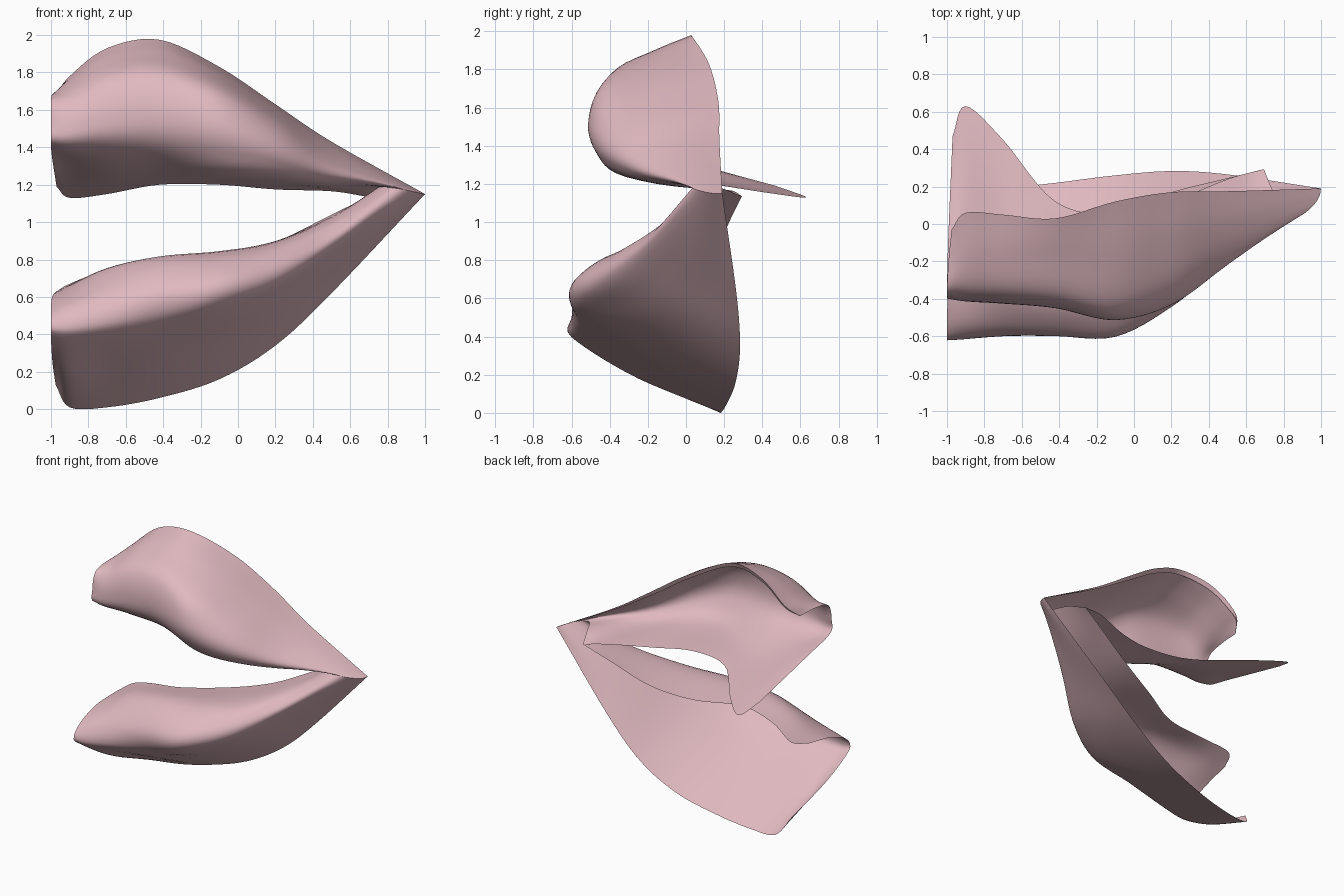
import bpy, bmesh
from mathutils import Vector

if "Cube" in bpy.data.objects:
    bpy.data.objects.remove(bpy.data.objects["Cube"])

pink = bpy.data.materials.new("rose pink")
pink.diffuse_color = (0.74, 0.485, 0.525, 1)
pink.use_nodes = True
pink.node_tree.nodes["Principled BSDF"].inputs["Base Color"].default_value = pink.diffuse_color

STATIONS = [-1, -0.9, -0.7, -0.42, -0.1, 0.2, 0.5]
# Rounds off the open end at the first station
END_ROUND = [0.025, 0.008, 0, 0, 0, 0.006, 0.03]

# (y, z) cross-sections from the outer border over the bulge to the inner border
UPPER = [
    [(-.03, 1.68), (-.2, 1.685), (-.35, 1.65), (-.39, 1.52), (-.37, 1.42), (-.1, 1.345), (.47, 1.19)],
    [(.06, 1.78), (-.15, 1.75), (-.34, 1.67), (-.41, 1.52), (-.36, 1.4), (0, 1.31), (.63, 1.13)],
    [(.05, 1.93), (-.16, 1.865), (-.36, 1.76), (-.425, 1.57), (-.37, 1.41), (-.05, 1.27), (.45, 1.15)],
    [(.03, 1.975), (-.16, 1.9), (-.385, 1.785), (-.45, 1.58), (-.39, 1.41), (-.15, 1.27), (.12, 1.2)],
    [(.12, 1.83), (-.17, 1.785), (-.43, 1.695), (-.512, 1.53), (-.475, 1.38), (-.33, 1.255), (.05, 1.2)],
    [(.17, 1.63), (-.08, 1.6), (-.31, 1.54), (-.42, 1.44), (-.415, 1.325), (-.29, 1.23), (.12, 1.175)],
    [(.175, 1.43), (.02, 1.4), (-.12, 1.35), (-.21, 1.29), (-.2, 1.235), (-.08, 1.19), (.24, 1.165)],
]
LOWER = [
    [(.08, .13), (-.3, .25), (-.57, .38), (-.62, .45), (-.54, .53), (-.35, .6), (-.14, .63)],
    [(.17, .01), (-.25, .18), (-.55, .36), (-.615, .45), (-.53, .57), (-.3, .65), (-.02, .67)],
    [(.19, .01), (-.2, .21), (-.52, .38), (-.6, .48), (-.54, .62), (-.34, .745), (-.08, .745)],
    [(.22, .06), (-.15, .24), (-.48, .42), (-.59, .53), (-.57, .67), (-.38, .81), (-.1, .795)],
    [(.26, .16), (-.12, .35), (-.46, .5), (-.595, .6), (-.56, .72), (-.34, .84), (.06, .82)],
    [(.283, .34), (.02, .47), (-.25, .59), (-.43, .68), (-.41, .79), (-.24, .89), (.17, .895)],
    [(.265, .62), (.12, .7), (-.04, .78), (-.2, .87), (-.17, .95), (-.06, 1.015), (.245, 1.04)],
]
# Shared seam at the mouth corner where both lips meet
CORNER = [(1, .19, 1.15), (.99, .145, 1.15), (.95, .09, 1.16), (.88, .04, 1.175),
          (.81, .05, 1.185), (.75, .16, 1.185), (.695, .293, 1.135)]


def smooth_curve(points, steps):
    """Catmull-Rom curve passing through every point."""
    p = [2 * points[0] - points[1]] + points + [2 * points[-1] - points[-2]]
    out = []
    for i in range(1, len(p) - 2):
        a, b, c, d = p[i - 1:i + 3]
        for s in range(steps):
            t = s / steps
            out.append(0.5 * (2 * b + (c - a) * t + (2 * a - 5 * b + 4 * c - d) * t * t
                              + (3 * b - a - 3 * c + d) * t ** 3))
    return out + [points[-1].copy()]


def loft(name, sections, flip, rim):
    rows = [[Vector((x, y, z)) for y, z in sec] for x, sec in zip(STATIONS, sections)]
    for v, inset in zip(rows[0], END_ROUND):
        v.x += inset
    rows.append([Vector(p) for p in CORNER])
    rows = [smooth_curve(r, 6) for r in rows]
    grid = list(zip(*[smooth_curve(list(rail), 6) for rail in zip(*rows)]))
    grid = [list(r) for r in grid]
    if rim:  # border turned under, fading out at both ends
        for i, r in enumerate(grid):
            t = i / (len(grid) - 1)
            f = min(1, 3 * (1 - t), 5 * t)
            r.insert(0, r[0] + Vector((0, -0.015, -0.035)) * f)
    bm = bmesh.new()
    verts = [[bm.verts.new((v.x, v.y, max(v.z, 0))) for v in r] for r in grid]
    for r0, r1 in zip(verts, verts[1:]):
        for j in range(len(r0) - 1):
            quad = [r0[j], r0[j + 1], r1[j + 1], r1[j]]
            bm.faces.new(quad[::-1] if flip else quad)
    bmesh.ops.remove_doubles(bm, verts=bm.verts, dist=0.0005)
    mesh = bpy.data.meshes.new(name)
    bm.to_mesh(mesh)
    bm.free()
    mesh.materials.append(pink)
    obj = bpy.data.objects.new(name, mesh)
    bpy.context.collection.objects.link(obj)
    bpy.ops.object.select_all(action='DESELECT')
    obj.select_set(True)
    bpy.context.view_layer.objects.active = obj
    bpy.ops.object.shade_smooth_by_angle(angle=0.9)
    return obj


loft("upper_lip", UPPER, False, True)
loft("lower_lip", LOWER, True, False)
